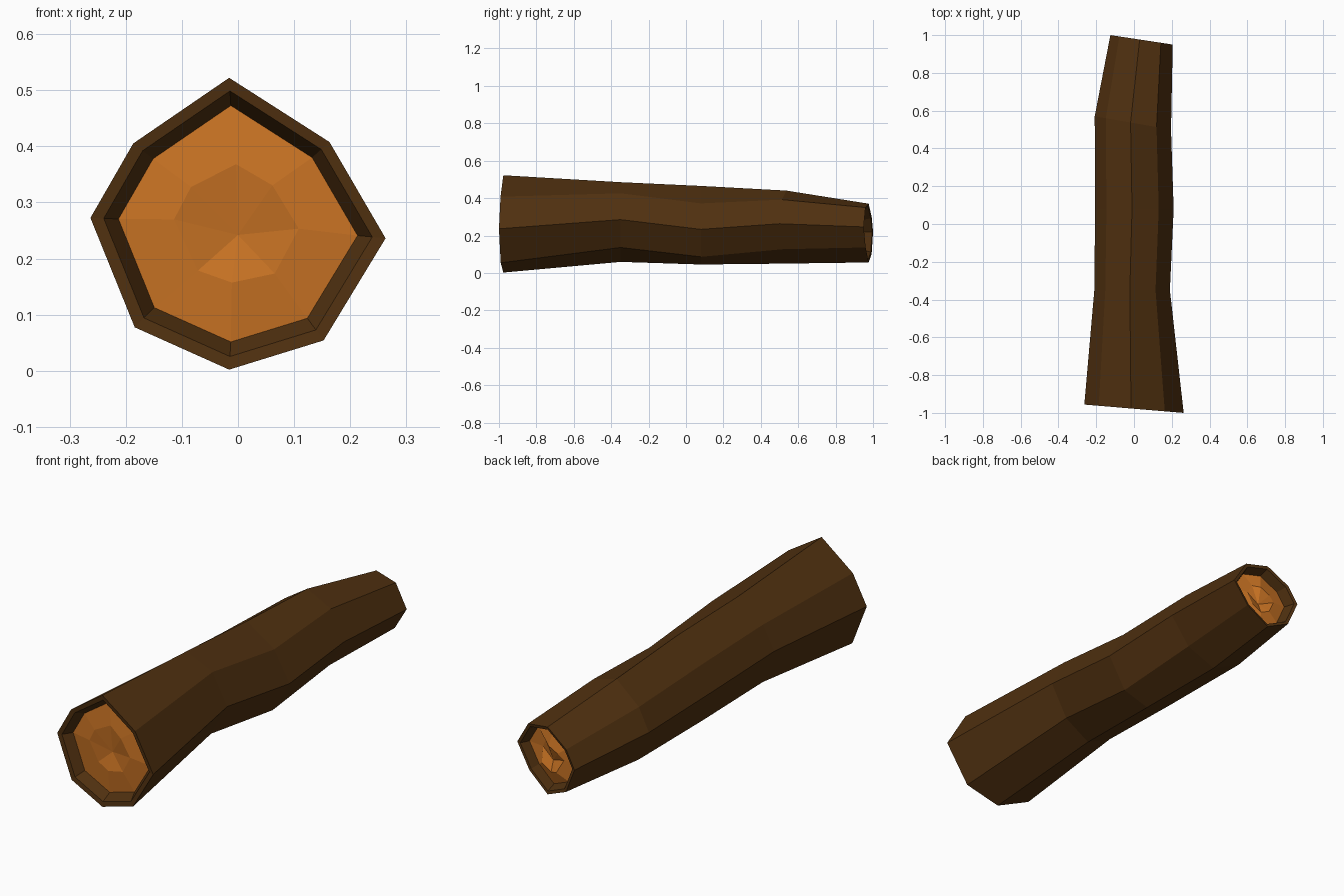
import bpy, bmesh, random

if "Cube" in bpy.data.objects:
    bpy.data.objects.remove(bpy.data.objects["Cube"])
random.seed(4)

def mat(name, c):
    m = bpy.data.materials.new(name)
    m.diffuse_color = (*c, 1)
    m.use_nodes = True
    m.node_tree.nodes["Principled BSDF"].inputs["Base Color"].default_value = m.diffuse_color
    return m

bark = mat("dark bark", (0.08, 0.03, 0.005))
wood = mat("cut wood", (0.58, 0.17, 0.017))

# Irregular octagon cross-section (unit size), counter-clockwise from the right
PROFILE = [(1, 0), (.62, .66), (-.06, 1), (-.71, .55),
           (-1, .04), (-.7, -.71), (-.06, -1), (.58, -.7)]
# Stations along the log: y, centre x, centre z, half width, half height,
# lift of the right-hand side, skew in y across the width
STATIONS = [(-.978, 0, .262, .263, .26, -.026, .022),
            (-.35, -.01, .272, .2, .213, .013, 0),
            (.08, .002, .255, .208, .21, -.022, 0),
            (.535, -.006, .245, .202, .195, .018, .035),
            (.975, .04, .213, .165, .157, .033, .025)]

def ring(bm, st, scale=1, dy=0, jitter=0):
    y, cx, cz, rx, rz, lift, skew = st
    out = []
    for u, v in PROFILE:
        z = v * rz + (lift if u > .3 else 0)
        j = random.uniform(-jitter, jitter)
        out.append(bm.verts.new((cx + u * rx * scale + j,
                                 y - skew * u * scale + dy + j, cz + z * scale - j)))
    return out

def bridge(bm, a, b, material=0):
    n = len(a)
    for i in range(n):
        f = bm.faces.new((a[i], a[(i + 1) % n], b[(i + 1) % n], b[i]))
        f.material_index = material

bm = bmesh.new()
# Bark shell
rings = [ring(bm, s) for s in STATIONS]
for a, b in zip(rings, rings[1:]):
    bridge(bm, a, b)

# Both ends: bark rim, sloping recess, faceted cut wood
for outer, st, inward in ((rings[0], STATIONS[0], 1), (rings[-1], STATIONS[-1], -1)):
    lip = ring(bm, st, .91, .003 * inward)
    recess = ring(bm, st, .81, .05 * inward)
    rough = ring(bm, st, .42, .04 * inward, .012)
    bridge(bm, outer, lip)
    bridge(bm, lip, recess)
    bridge(bm, recess, rough, 1)
    tip = bm.verts.new((st[1], st[0] + .055 * inward, st[2] - .02))
    for i in range(8):
        bm.faces.new((rough[i], rough[(i + 1) % 8], tip)).material_index = 1

bmesh.ops.recalc_face_normals(bm, faces=bm.faces)
me = bpy.data.meshes.new("log")
bm.to_mesh(me)
bm.free()
me.materials.append(bark)
me.materials.append(wood)
bpy.context.collection.objects.link(bpy.data.objects.new("log", me))
